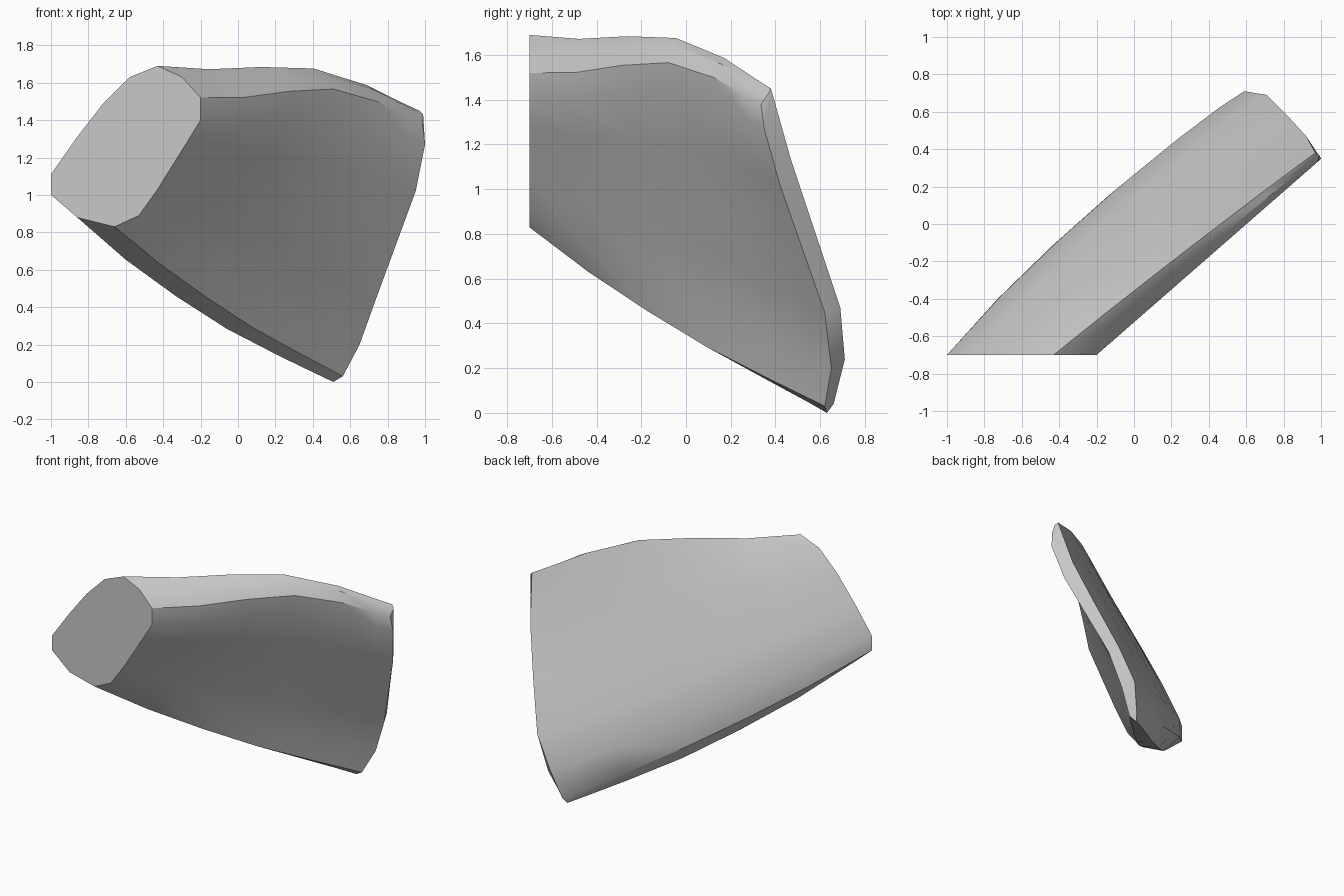
import bpy, bmesh, math
from mathutils import Vector

cube = bpy.data.objects.get("Cube")
if cube:
    bpy.data.objects.remove(cube, do_unlink=True)


def make_material(name, value):
    mat = bpy.data.materials.new(name)
    mat.use_nodes = True
    colour = (value, value, value, 1)
    mat.diffuse_color = colour
    mat.node_tree.nodes["Principled BSDF"].inputs["Base Color"].default_value = colour
    return mat


# Flat front outline (x, z): lower left, up the broad face, over the crest, back down
FRONT_Y = -0.7
front_outline = [
    (-1, 1), (-1, 1.11), (-.86, 1.31), (-.72, 1.49), (-.58, 1.63),
    (-.43, 1.69), (-.3, 1.63), (-.2, 1.52), (-.2, 1.4),
    (-.28, 1.27), (-.43, 1.03), (-.53, .89), (-.66, .83), (-.86, .88)]

# Thin far edge, in the same order
far_outline = [
    (.53, .66, .04), (.59, .71, .24), (.71, .69, .47), (.82, .58, .8), (.92, .47, 1.13),
    (.97, .38, 1.45), (.99, .37, 1.43), (.985, .335, 1.38), (1, .35, 1.27),
    (.95, .42, 1.02), (.74, .62, .45), (.65, .65, .2), (.56, .62, .03), (.51, .63, 0)]

# How strongly each line follows the crest rise, the keel sag and the sideways bend
rise = [0, 0, 0, .3, .7, 1, 1, 1, 1, .6, 0, 0, 0, 0]
sag = [.4, .2, 0, 0, 0, 0, 0, 0, 0, 0, .2, .6, 1, 1.25]
bend = [1.3, 1.3, 1.1, .8, .5, .2, 0, 0, .45, .7, .7, .5, 0, .6]
side = Vector((-1, 1, 0)).normalized()

# Stations along the length: fraction, crest rise, keel sag
stations = [(0, 0, 0), (.2, .03, .04), (.4, .09, .055),
            (.6, .13, .055), (.8, .09, .03), (.93, .03, .01), (1, 0, 0)]

bm = bmesh.new()
rings = []
for t, lift, drop in stations:
    ring = []
    bulge = .05 * math.sin(math.pi * t) ** .7 if 0 < t < 1 else 0
    for i, (x, z) in enumerate(front_outline):
        p = Vector((x, FRONT_Y, z)).lerp(Vector(far_outline[i]), t)
        p.z += lift * rise[i] - drop * sag[i]
        p += side * bulge * bend[i]
        ring.append(bm.verts.new(p))
    rings.append(ring)

# Skin between neighbouring stations
count = len(front_outline)
for a, b in zip(rings, rings[1:]):
    for i in range(count):
        j = (i + 1) % count
        bm.faces.new((a[i], a[j], b[j], b[i]))

# Flat front face and a narrow strip closing the far edge
bm.faces.new(rings[0])
end = rings[-1]
last = count - 1
for i in range(count // 2 - 1):
    bm.faces.new((end[i], end[i + 1], end[last - 1 - i], end[last - i]))
bmesh.ops.recalc_face_normals(bm, faces=bm.faces)

mesh = bpy.data.meshes.new("wedge_slab")
bm.to_mesh(mesh)
bm.free()
slab = bpy.data.objects.new("wedge_slab", mesh)
bpy.context.collection.objects.link(slab)
mesh.materials.append(make_material("plain_grey", .58))

bpy.ops.object.select_all(action="DESELECT")
slab.select_set(True)
bpy.context.view_layer.objects.active = slab
bpy.ops.object.shade_smooth_by_angle(angle=math.radians(33))
